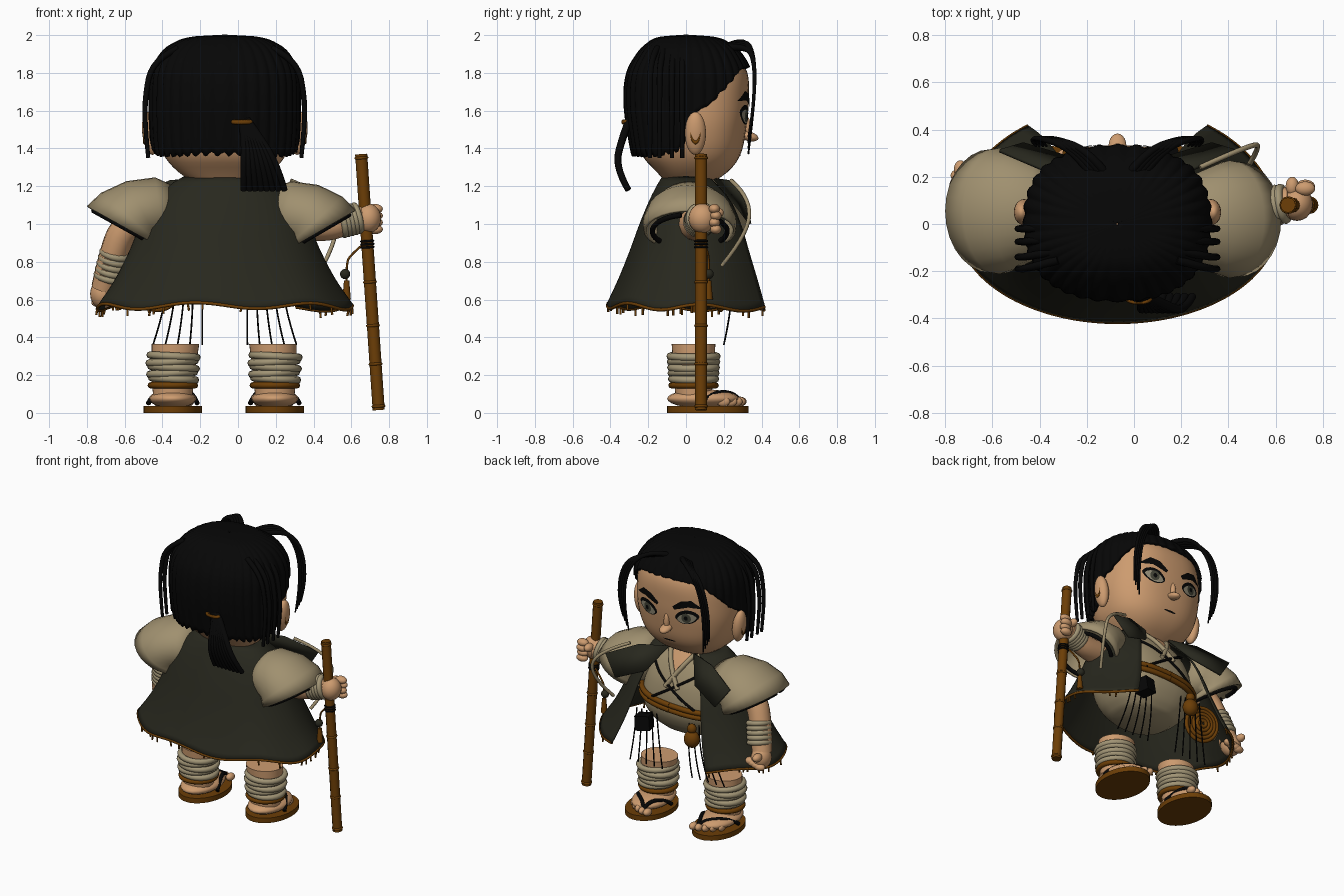
import bpy, bmesh, math, random
from mathutils import Vector
from mathutils.bvhtree import BVHTree

random.seed(4)
if "Cube" in bpy.data.objects:
    bpy.data.objects.remove(bpy.data.objects["Cube"])
MID = -0.07  # body centre line


def material(name, rgb):
    m = bpy.data.materials.new(name)
    m.use_nodes = True
    m.diffuse_color = (*rgb, 1)
    m.node_tree.nodes["Principled BSDF"].inputs["Base Color"].default_value = (*rgb, 1)
    return m


SKIN = material("skin", (.61, .33, .16))
HAIR = material("black", (.002, .002, .002))
CLOTH = material("beige cloth", (.35, .28, .16))
WRAP = material("wrap cloth", (.36, .30, .18))
CAPE = material("dark olive", (.021, .021, .013))
WOOD = material("brown", (.15, .048, .002))
EYE = material("eye grey", (.3, .27, .19))
IRIS = material("iris", (.06, .06, .04))


def finish(ob, name, mat, angle=50):
    ob.name = name
    ob.data.materials.clear()
    ob.data.materials.append(mat)
    bpy.ops.object.select_all(action='DESELECT')
    ob.select_set(True)
    bpy.context.view_layer.objects.active = ob
    bpy.ops.object.shade_smooth_by_angle(angle=math.radians(angle))
    return ob


def from_bmesh(bm, name, mat, thick=0, angle=50):
    bmesh.ops.recalc_face_normals(bm, faces=bm.faces)
    me = bpy.data.meshes.new(name)
    bm.to_mesh(me)
    bm.free()
    ob = bpy.data.objects.new(name, me)
    bpy.context.collection.objects.link(ob)
    finish(ob, name, mat, angle)
    if thick:
        mod = ob.modifiers.new("thickness", 'SOLIDIFY')
        mod.thickness, mod.offset = thick, 0
    return ob


def loft(name, rings, mat, closed=True, caps=True, thick=0):
    bm = bmesh.new()
    rows = [[bm.verts.new(p) for p in r] for r in rings]
    n = len(rows[0])
    for a, b in zip(rows, rows[1:]):
        for i in range(n if closed else n - 1):
            j = (i + 1) % n
            bm.faces.new((a[i], a[j], b[j], b[i]))
    if caps and closed:
        bm.faces.new(rows[0])
        bm.faces.new(rows[-1])
    return from_bmesh(bm, name, mat, thick)


def sweep(name, paths, radius, mat, tip=1.0, sides=2):
    """Round tubes along one or more paths, tapering or widening to tip."""
    cu = bpy.data.curves.new(name, 'CURVE')
    cu.dimensions, cu.bevel_depth, cu.bevel_resolution = '3D', radius, sides
    cu.use_fill_caps = True
    for pts in paths:
        sp = cu.splines.new('NURBS')
        sp.points.add(len(pts) - 1)
        for i, p in enumerate(pts):
            sp.points[i].co = (*p, 1)
            sp.points[i].radius = 1 + (tip - 1) * i / (len(pts) - 1)
        sp.order_u, sp.use_endpoint_u, sp.resolution_u = min(3, len(pts)), True, 5
    ob = bpy.data.objects.new(name, cu)
    bpy.context.collection.objects.link(ob)
    bpy.ops.object.select_all(action='DESELECT')
    ob.select_set(True)
    bpy.context.view_layer.objects.active = ob
    bpy.ops.object.convert(target='MESH')
    return finish(bpy.context.object, name, mat, 60)


def ball(name, loc, size, mat, rot=(0, 0, 0)):
    bpy.ops.mesh.primitive_uv_sphere_add(segments=20, ring_count=12, location=loc, rotation=rot)
    bpy.context.object.scale = size
    return finish(bpy.context.object, name, mat)


def ring(name, loc, major, minor, mat, axis=(0, 0, 1)):
    bpy.ops.mesh.primitive_torus_add(major_radius=major, minor_radius=minor, major_segments=28,
                                     minor_segments=8, location=loc)
    ob = bpy.context.object
    ob.rotation_euler = Vector(axis).to_track_quat('Z', 'Y').to_euler()
    return finish(ob, name, mat)


def interp(table, z, k):
    """Smooth interpolation of column k of a table sorted by its first column."""
    def slope(i):
        a, b = table[max(i - 1, 0)], table[min(i + 1, len(table) - 1)]
        return (b[k] - a[k]) / (b[0] - a[0])
    i = max([0] + [j for j in range(len(table) - 1) if table[j][0] <= z])
    p, q = table[i], table[i + 1]
    h = q[0] - p[0]
    t = min(1, max(0, (z - p[0]) / h))
    return ((2*t**3 - 3*t*t + 1) * p[k] + (t**3 - 2*t*t + t) * h * slope(i)
            + (3*t*t - 2*t**3) * q[k] + (t**3 - t*t) * h * slope(i + 1))


def skin_point(table, deg, z, power=.8, grow=1):
    """Point on a body shape: table rows are height, half width, front depth, back depth."""
    s, c = math.sin(math.radians(deg)), math.cos(math.radians(deg))
    w, d = interp(table, z, 1), interp(table, z, 2 if c > 0 else 3)
    return (MID + grow * w * math.copysign(abs(s)**power, s), grow * d * math.copysign(abs(c)**power, c), z)


def body(name, table, mat, rows=30):
    lo, hi = table[0][0], table[-1][0]
    return loft(name, [[skin_point(table, a * 7.5, lo + (hi - lo) * r / rows) for a in range(48)]
                       for r in range(rows + 1)], mat)


# Head and hair
head_shape = [(1.2, .13, .10, .09), (1.27, .24, .215, .15), (1.36, .32, .285, .23), (1.5, .365, .318, .265),
              (1.65, .37, .332, .285), (1.8, .35, .325, .27), (1.88, .31, .27, .24), (1.95, .17, .14, .13)]
hair_shape = [(1.3, .36, .27, .26), (1.45, .38, .32, .29), (1.65, .385, .335, .315), (1.8, .375, .332, .3),
              (1.9, .325, .28, .245), (1.95, .26, .22, .195), (1.98, .165, .14, .13), (1.99, .004, .004, .004)]
hairline = [(0, 1.83), (35, 1.81), (55, 1.73), (73, 1.63), (86, 1.57), (93, 1.4), (180, 1.37)]
head = body("head", head_shape, SKIN)
rows = []
for r in range(27):
    v = math.sin(math.pi / 2 * r / 26)
    row = []
    for k in range(216):
        a = k * 360 / 216 - 180
        low = interp(hairline, abs(a), 1) + (.012 if abs(a) > 93 else .003) * math.cos(k * 1.3)
        row.append(skin_point(hair_shape, a, low + (1.99 - low) * v, .85, 1 + .014 * math.cos(k * math.pi / 3)))
    rows.append(row)
loft("hair_cap", rows, HAIR, caps=False, thick=.025)
for s in (-1, 1):
    sweep("front_lock", [[(MID + s * (.04 + .02 * i), .2, 1.93), (MID + s * (.12 + .02 * i), .31, 1.99 - .015 * i),
                          (MID + s * (.27 + .015 * i), .365, 1.88), (MID + s * (.33 + .015 * i), .36, 1.62),
                          (MID + s * (.30 + .015 * i), .33, 1.37 + .03 * i)] for i in range(4)], .02, HAIR, .25)
    sweep("side_strands", [[(MID + s * .25, y * .8, 1.93), (MID + s * .385, y, 1.87), (MID + s * .425, y, 1.65),
                            (MID + s * .42, y, 1.5), (MID + s * .405, y, 1.35)]
                           for y in (-.19, -.14, -.075, -.02)], .018, HAIR, .6)
    ball("ear", (MID + s * .395, .05, 1.48), (.042, .056, .115), SKIN, (0, s * .12, 0))
    o = ring("ear_fold", (MID + s * .427, .05, 1.49), .03, .006, WOOD, (1, 0, 0))
    o.scale = (.8, 1.9, 1)
ring("hair_tie", (.02, -.318, 1.54), .036, .012, WOOD).scale = (1.2, .5, 1)
sweep("ponytail", [[(.02 + .004 * i, -.30, 1.55), (.035 + .013 * i, -.34, 1.45), (.03 + .026 * i, -.375, 1.3),
                    (.03 + .031 * i, -.305, 1.18)] for i in range(8)], .021, HAIR, .8)

# Torso
torso_shape = [(.65, .20, .17, .17), (.71, .28, .23, .22), (.82, .34, .275, .25), (1.0, .32, .26, .21),
               (1.14, .26, .2, .16), (1.26, .13, .11, .1)]
torso = body("tunic", torso_shape, CLOTH)


def tree_of(ob):
    return BVHTree.FromPolygons([v.co for v in ob.data.vertices], [p.vertices for p in ob.data.polygons])


HEAD_TREE, TORSO_TREE = tree_of(head), tree_of(torso)


def on_surface(tree, x, z, lift):
    hit = tree.ray_cast(Vector((x, 2, z)), Vector((0, -1, 0)))[0]
    return Vector((x, (hit.y if hit else .1) + lift, z))


def patch(name, outline, mat, lift, tree=HEAD_TREE):
    """Thin plate laid on the front of a body part from an x, z outline."""
    bm = bmesh.new()
    bm.faces.new([bm.verts.new((x, 0, z)) for x, z in outline])
    bmesh.ops.triangulate(bm, faces=bm.faces)
    bmesh.ops.subdivide_edges(bm, edges=bm.edges, cuts=2, use_grid_fill=True)
    for v in bm.verts:
        v.co = on_surface(tree, v.co.x, v.co.z, lift)
    return from_bmesh(bm, name, mat)


def oval(cx, cz, rx, rz, tilt=0, pinch=1):
    pts = [(math.cos(i * math.pi / 8), math.sin(i * math.pi / 8)) for i in range(16)]
    return [(cx + rx * c, cz + rz * math.copysign(abs(s)**pinch, s) + tilt * c) for c, s in pts]


# Face
for s in (-1, 1):
    x = MID + s * .155
    patch("eye_outline", oval(x, 1.578, .083, .052, s * .014, 1.3), HAIR, .004)
    patch("eye", oval(x, 1.569, .067, .036, s * .014, 1.3), EYE, .007)
    patch("iris", oval(x, 1.573, .033, .035), IRIS, .010)
    patch("pupil", oval(x, 1.573, .014, .016), HAIR, .013)
    patch("eyebrow", [(MID + s * .055, 1.64), (MID + s * .07, 1.62), (MID + s * .17, 1.655), (MID + s * .265, 1.65),
                      (MID + s * .19, 1.705), (MID + s * .12, 1.69)], HAIR, .007)
patch("mouth", oval(MID, 1.365, .05, .006), HAIR, .005)
ball("nose", (MID, .33, 1.465), (.038, .055, .025), SKIN, (-.25, 0, 0))
ball("nose_bridge", (MID, .322, 1.51), (.02, .02, .06), SKIN)

# Chest opening, cords and belt
patch("open_collar", [(MID - .08, 1.235), (MID + .08, 1.235), (MID, 1.08)], SKIN, .006, TORSO_TREE)
for s in (-1, 1):
    sweep("collar_edge", [[on_surface(TORSO_TREE, MID + s * (.1 - .03 * i), 1.23 - .045 * i, .012)
                           for i in range(6)]], .016, CLOTH)
    sweep("chest_cord", [[on_surface(TORSO_TREE, MID + s * (.2 - .055 * i), 1.13 - .035 * i, .016)
                          for i in range(8)]], .009, HAIR)
for dz in (0, .035):
    sweep("rope_belt", [[skin_point(torso_shape, a * 10, .85 + dz + .03 * math.sin(a / 5.73), .8, 1.03)
                         for a in range(37)]], .019, WOOD)
ball("gourd", (-.25, .29, .69), (.055, .05, .06), WOOD)
ball("gourd_neck", (-.25, .29, .765), (.032, .03, .035), WOOD)
bpy.ops.mesh.primitive_cube_add(size=.1, location=(.14, .28, .71), rotation=(.1, .1, .3))
finish(bpy.context.object, "belt_pouch", HAIR)
for i in range(5):
    ring("woven_disc", (-.42, .22 - .004 * i, .66), .02 + .024 * i, .013, WOOD, (.2, 1, -.2))
sweep("hanging_strips", [[(MID + s * (.13 + .04 * i), .25, .78), (MID + s * (.115 + .048 * i), .25, .58),
                          (MID + s * (.12 + .065 * i), .2, .36)] for s in (-1, 1) for i in range(5)], .0045, HAIR)

# Cape with bound, frayed hem
cape_shape = [(.57, .675, .5, .415), (.7, .585, .455, .355), (.85, .505, .40, .295), (1.0, .44, .345, .24),
              (1.12, .37, .28, .19), (1.2, .29, .2, .15), (1.25, .21, .14, .12)]


def cape_point(t, v):
    z = .57 + .68 * v
    x, y, _ = skin_point(cape_shape, t + 180, z, 1)
    return (x, y, z + (1 - v)**2 * (.016 * math.sin(t / 9) - .012 * abs(t) / 100))


cape_angles = [-146 + 292 * i / 72 for i in range(73)]
loft("cape", [[cape_point(t, v / 20) for t in cape_angles] for v in range(21)], CAPE, closed=False, thick=.012)
sweep("cape_hem", [[cape_point(t, 0) for t in cape_angles]], .009, WOOD)
frays = []
for i in range(26):
    p = Vector(cape_point(random.uniform(-145, 145), 0))
    frays.append([p, p + Vector((random.uniform(-.01, .01), 0, random.uniform(-.045, -.02)))])
sweep("hem_frays", frays, .006, WOOD)
for s in (-1, 1):
    bm = bmesh.new()
    bm.faces.new([bm.verts.new((MID + s * x, y, z)) for x, y, z in
                  ((.1, .15, 1.24), (.29, .22, 1.23), (.50, .31, 1.14), (.40, .34, 1.0), (.2, .28, 1.08))])
    from_bmesh(bm, "cape_lapel", CAPE, .014)
sweep("loose_sash", [[(.28, .24, 1.23), (.5, .34, 1.14), (.54, .33, .95), (.45, .19, .78)]], .011, CLOTH)

# Sleeves: centre x, z, then half-extent x, z and y of each ring
for s, reach, drop, mid_y, deep in ((-1, 1, 0, .055, 1), (1, .95, .02, .02, .93)):
    rings = []
    for cx, cz, ux, uz, vy in ((.25, 1.08, .01, .11, .15), (.35, 1.08, .02, .16, .2), (.44, 1.07, .08, .15, .24),
                               (.5, 1.03, .15, .13, .26), (.535, .985, .19, .105, .255)):
        rings.append([(MID + s * reach * (cx + ux * c), mid_y + deep * vy * d, cz - drop + uz * c) for c, d in
                      ((math.cos(k * math.pi / 14), math.sin(k * math.pi / 14)) for k in range(28))])
    loft("sleeve", rings, CLOTH, caps=False, thick=.014)
    centre = Vector((MID + s * reach * .53, mid_y, .965 - drop))
    sweep("sleeve_trim", [[centre + (Vector(p) - centre) * .84 for p in rings[-1]]], .014, HAIR)


# Arms, wrist wraps and hands
def arm(label, pts, wrap_from, wrap_to, hand, curl):
    sweep(label + "_arm", [pts], .085, SKIN, .8, 4)
    a, b = Vector(wrap_from), Vector(wrap_to)
    for i in range(5):
        ring(label + "_wrist_wrap", a.lerp(b, i / 4), .068, .019, WRAP, b - a)
    ball(label + "_palm", hand, (.068, .072, .078), SKIN)
    for i in range(4):
        ball(label + "_finger", Vector(hand) + Vector(curl(i)), (.042, .03, .026), SKIN)
    ball(label + "_thumb", Vector(hand) + Vector((-.02, .075, .03)), (.028, .04, .028), SKIN)


arm("open_side", [(-.45, .04, 1.08), (-.6, .05, 1.0), (-.67, .09, .82), (-.71, .14, .66)],
    (-.65, .09, .84), (-.68, .125, .72), (-.715, .155, .63), lambda i: (-.02 + .025 * i, .05, -.045 + .008 * i))
arm("staff_side", [(.33, .04, 1.0), (.46, .06, .98), (.58, .08, 1.02), (.66, .09, 1.03)],
    (.55, .07, 1.01), (.63, .085, 1.03), (.69, .085, 1.03), lambda i: (.035, .065 + .008 * (i % 2), .05 - .036 * i))

# Staff with nodes and hanging charm
top, foot = Vector((.652, .08, 1.37)), Vector((.745, .08, .015))
sweep("staff", [[top, foot]], .032, WOOD, 1, 4)
for f in (.015, .5, .67, .82, .985):
    ring("staff_node", top.lerp(foot, f), .029, .008, WOOD, top - foot)
for i in range(3):
    ring("staff_binding", top.lerp(foot, .34 + .012 * i), .032, .006, HAIR, top - foot)
sweep("charm_cord", [[(.66, .1, .89), (.6, .12, .84), (.57, .12, .79), (.575, .12, .62)]], .006, WOOD)
ball("charm_bead", (.567, .12, .735), (.027, .027, .027), CAPE)
sweep("charm_tassel", [[(.575, .12, .7), (.575, .12, .6)]], .014, WOOD, 1.6)

# Legs, wraps, feet and sandals
for cx, s in ((MID - .275, -1), (MID + .265, 1)):
    loft("leg", [[(cx + dx + r * math.cos(k * math.pi / 16), .04 + .92 * r * math.sin(k * math.pi / 16), z)
                  for k in range(32)] for z, r, dx in ((.365, .126, -s * .012 + .002), (.2, .115, 0), (.05, .1, 0))],
         SKIN)
    for i in range(5):
        ring("shin_wrap", (cx + .004 * (-1)**i, .04, .18 + .03 * i), .116 + .002 * i, .02, WRAP,
             (.05 * (-1)**i, 0, 1))
    ring("ankle_band", (cx, .04, .146), .117, .017, WOOD)
    ball("foot", (cx, .09, .075), (.125, .19, .05), SKIN)
    for i in range(5):
        ball("toe", (cx + s * (-.085 + .042 * i), .285 - .011 * i * i / 2, .06), (.026 - .002 * i, .036, .026), SKIN)
    sole = [(cx + .155 * math.cos(k * math.pi / 18), .115 + .215 * math.sin(k * math.pi / 18)) for k in range(36)]
    loft("sandal_sole", [[(x, y, z) for x, y in sole] for z in (0, .036)], WOOD)
    sweep("sandal_strap", [[(cx + q * .13, .07, .05), (cx + q * .1, .15, .115), (cx - s * .05, .27, .1),
                            (cx - s * .05, .29, .05)] for q in (-1, 1)], .013, HAIR)
